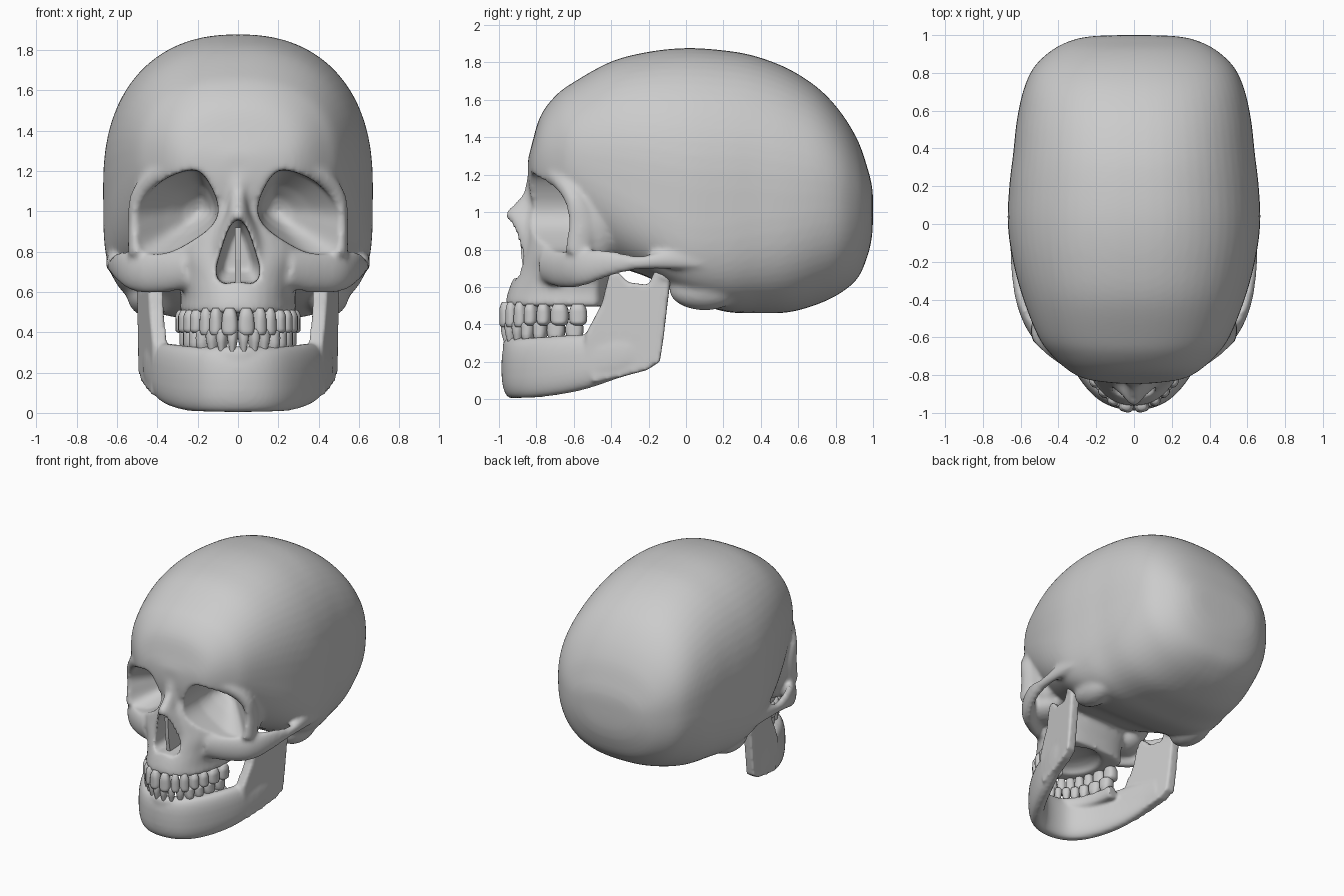
import bpy, bmesh
from math import sin, cos, pi, copysign, hypot
from mathutils import Vector, Matrix

if "Cube" in bpy.data.objects:
    bpy.data.objects.remove(bpy.data.objects["Cube"])


# ---------- helpers ----------
def spline(rows, n, closed=False):
    """Catmull-Rom through rows of numbers, n steps per span."""
    k, out = len(rows), []
    get = (lambda i: rows[i % k]) if closed else (lambda i: rows[min(max(i, 0), k - 1)])
    for i in range(k if closed else k - 1):
        for j in range(n):
            t = j / n
            out.append([b + .5 * t * (c - a + t * (2 * a - 5 * b + 4 * c - d + t * (3 * (b - c) + d - a)))
                        for a, b, c, d in zip(get(i - 1), get(i), get(i + 1), get(i + 2))])
    if not closed:
        out.append(list(rows[-1]))
    return out


def sup(i, count, n):
    """Point i on a unit superellipse."""
    c, s = cos(2 * pi * i / count), sin(2 * pi * i / count)
    return copysign(abs(c) ** (2 / n), c), copysign(abs(s) ** (2 / n), s)


def skin(bm, rings, mirror=False):
    """Bridge rings of points into a closed body."""
    for sx in ((1, -1) if mirror else (1,)):
        vs = [[bm.verts.new((p[0] * sx, p[1], p[2])) for p in r] for r in rings]
        m = len(vs[0])
        for a, b in zip(vs, vs[1:]):
            for i in range(m):
                bm.faces.new((a[i], a[(i + 1) % m], b[(i + 1) % m], b[i]))
        bm.faces.new(vs[0])
        bm.faces.new(vs[-1])


def tube(bm, rows, up, n=2.0, mirror=False, steps=6):
    """Sweep an ellipse along rows of (x, y, z, side radius, up radius)."""
    rows, rings = spline(rows, steps), []
    for i, r in enumerate(rows):
        t = Vector(rows[min(i + 1, len(rows) - 1)][:3]) - Vector(rows[max(i - 1, 0)][:3])
        t.normalize()
        side = t.cross(Vector(up)).normalized()
        u = side.cross(t)
        ring = []
        for j in range(24):
            c, s = sup(j, 24, n)
            ring.append(Vector(r[:3]) + side * c * r[3] + u * s * r[4])
        rings.append(ring)
    skin(bm, rings, mirror)


def stack(bm, rows, y0, n=2.2):
    """Horizontal sections from rows of (z, half width, front y, back y)."""
    rings = []
    for z, w, yf, yb in spline(rows, 5):
        ring = []
        for j in range(40):
            c, s = sup(j, 40, n)
            ring.append((w * c, y0 + s * (yb - y0 if s > 0 else y0 - yf), z))
        rings.append(ring)
    skin(bm, rings)


def ball(bm, c, r, mirror=False):
    for sx in ((1, -1) if mirror else (1,)):
        bmesh.ops.create_uvsphere(bm, u_segments=32, v_segments=20, radius=1,
                                  matrix=Matrix.Translation((c[0] * sx, c[1], c[2])) @ Matrix.Diagonal((*r, 1)))


def make(name, bm):
    bmesh.ops.recalc_face_normals(bm, faces=bm.faces[:])
    me = bpy.data.meshes.new(name)
    bm.to_mesh(me)
    bm.free()
    me.shade_smooth()
    ob = bpy.data.objects.new(name, me)
    bpy.context.scene.collection.objects.link(ob)
    return ob


def fuse(ob, voxel, cutter=None):
    """Merge overlapping parts into one bone, cut the openings, soften."""
    def remesh():
        m = ob.modifiers.new("fuse", 'REMESH')
        m.mode, m.voxel_size = 'VOXEL', voxel
    remesh()
    if cutter:
        cutter.hide_render = True
        b = ob.modifiers.new("openings", 'BOOLEAN')
        b.operation, b.solver, b.object = 'DIFFERENCE', 'EXACT', cutter
        remesh()
    s = ob.modifiers.new("soften", 'SMOOTH')
    s.factor, s.iterations = .5, 6
    dg = bpy.context.evaluated_depsgraph_get()
    me = bpy.data.meshes.new_from_object(ob.evaluated_get(dg))
    ob.modifiers.clear()
    ob.data = me
    me.shade_smooth()
    if cutter:
        bpy.data.objects.remove(cutter)


# ---------- cranium: sections along y (y, bottom, widest z, top, half width, lower exponent) ----------
bm = bmesh.new()
case = [(-.845, 1.16, 1.22, 1.28, .08, 2), (-.825, 1.05, 1.24, 1.36, .24, 2), (-.78, .98, 1.25, 1.51, .34, 2),
        (-.70, .90, 1.25, 1.62, .43, 2), (-.60, .82, 1.25, 1.695, .505, 2.2), (-.40, .72, 1.22, 1.805, .585, 3),
        (-.20, .65, 1.18, 1.857, .64, 4), (0, .54, 1.13, 1.877, .668, 4.4), (.20, .47, 1.12, 1.865, .66, 3.8),
        (.37, .46, 1.12, 1.834, .64, 3.3), (.55, .465, 1.1, 1.765, .62, 2.9), (.71, .51, 1.1, 1.66, .585, 2.6),
        (.83, .57, 1.08, 1.53, .53, 2.5), (.92, .65, 1.06, 1.38, .435, 2.4), (.972, .77, 1.04, 1.23, .33, 2.3),
        (.994, .87, 1.03, 1.14, .22, 2.2), (1.0, .97, 1.02, 1.07, .06, 2.2)]
rings = []
for y, zb, zc, zt, w, nl in spline(case, 5):
    ring = []
    for j in range(64):
        c, s = sup(j, 64, 2.3 if j < 32 else nl)
        ring.append((w * c, y, zc + s * (zt - zc if s > 0 else zc - zb)))
    rings.append(ring)
skin(bm, rings)
# upper jaw and nose bridge
stack(bm, [(.495, .28, -.95, -.42), (.51, .29, -.965, -.42), (.58, .285, -.95, -.42), (.68, .31, -.91, -.4),
           (.8, .36, -.87, -.4), (.95, .30, -.85, -.4), (1.1, .2, -.82, -.4)], -.5)
stack(bm, [(.6, .13, -.93, -.6), (.7, .165, -.91, -.6), (.82, .155, -.92, -.6), (.92, .115, -.94, -.6),
           (.99, .07, -.965, -.6), (1.04, .06, -.92, -.6), (1.1, .065, -.87, -.6), (1.2, .1, -.845, -.6),
           (1.27, .1, -.83, -.6)], -.7)
# brow and outer eye rim
tube(bm, [(.05, -.79, 1.18, .05, .05), (.22, -.775, 1.225, .05, .05), (.38, -.69, 1.19, .05, .05),
          (.485, -.60, 1.08, .045, .055), (.51, -.56, .94, .036, .07), (.495, -.58, .78, .05, .07)],
     (0, 1, 0), mirror=True)
# cheekbone and arch
tube(bm, [(.24, -.74, .72, .06, .10), (.38, -.66, .70, .055, .105), (.50, -.57, .70, .05, .10),
          (.585, -.43, .725, .033, .075), (.62, -.25, .73, .03, .037), (.625, -.08, .745, .03, .05),
          (.62, .08, .73, .025, .035), (.58, .25, .71, .025, .02)], (0, 0, 1), mirror=True)
# side wall behind the eye, eye floor, and bump behind the ear
ball(bm, (.42, -.48, .95), (.11, .13, .23), True)
ball(bm, (.36, -.55, .74), (.13, .15, .1), True)
ball(bm, (.44, .1, .585), (.11, .19, .11), True)
skull = make("cranium", bm)

# openings: eye sockets, nose, palate
bm = bmesh.new()
eye = spline([(.5, 1.01), (.386, 1.144), (.238, 1.204), (.163, 1.17), (.1, 1.035), (.124, .935), (.238, .846),
              (.36, .79), (.48, .80), (.505, .91)], 4, True)
depth = [(-1.1, .30, .99, 1), (-.85, .30, .99, 1), (-.63, .30, .99, .99), (-.5, .24, 1, .62), (-.42, .21, 1, .32),
         (-.39, .2, 1, .08)]
skin(bm, [[(cx + (x - .3) * s, y, cz + (z - .99) * s) for x, z in eye] for y, cx, cz, s in depth], True)
half = [(.045, .92), (.088, .8), (.112, .7), (.085, .64)]
nose = spline([(0, .965)] + half + [(0, .645)] + [(-x, z) for x, z in reversed(half)], 4, True)
skin(bm, [[(x * s, y, .8 + (z - .8) * s) for x, z in nose] for y, s in ((-1.1, 1), (-.75, .95), (-.64, .6))])
ball(bm, (0, -.66, .49), (.18, .2, .07))
fuse(skull, .014, make("opening_cutter", bm))

# nasal septum
bm = bmesh.new()
skin(bm, [[(x, y, z) for y, z in ((-.86, .63), (-.88, .76), (-.89, .92), (-.62, .92), (-.62, .63))] for x in (-.014, .014)])
septum = make("nasal_septum", bm)
for p in septum.data.polygons:
    p.use_smooth = False

# ---------- lower jaw ----------
bm = bmesh.new()
side = [(.14, -.89, .165, .06, .16), (.25, -.77, .172, .06, .16), (.345, -.58, .195, .06, .15),
        (.41, -.38, .23, .05, .12), (.435, -.25, .25, .04, .1)]
tube(bm, [(-x, *r) for x, *r in reversed(side)] + [(0, -.925, .165, .062, .162)] + side, (0, 0, 1), n=2.5)
tube(bm, [(.25 * sin(a / 10), -.5 - .44 * cos(a / 10), .28, .04, .05) for a in range(-15, 16, 3)], (0, 0, 1), n=2.5)
# rising branch with its two tips
branch = [(-.54, .34), (-.45, .51), (-.41, .67), (-.375, .69), (-.31, .625), (-.2, .61), (-.165, .69), (-.075, .70),
          (-.10, .5), (-.12, .33), (-.14, .2), (-.21, .155), (-.36, .115), (-.5, .09)]
skin(bm, [[(.43 + .18 * (y + .3) + d, y, z) for y, z in branch] for d in (-.037, .037)], True)
ball(bm, (.455, -.115, .66), (.06, .045, .045), True)
fuse(make("lower_jaw", bm), .012)


# ---------- teeth along an arch ----------
def teeth(name, a, b, widths, shape):
    bm = bmesh.new()
    path, s = [(0, 0)], 0
    for i in range(1, 400):
        t = i / 399 * pi / 2
        s += hypot(a * cos(t), b * sin(t)) * pi / 798
        path.append((s, t))
    start = 0
    for k, w in enumerate(widths):
        mid = start + w / 2
        start += w
        t = min(path, key=lambda q: abs(q[0] - mid))[1]
        tan = Vector((a * cos(t), b * sin(t), 0)).normalized()
        nor = Vector((tan.y, -tan.x, 0))
        deep, molar = (.036, 0) if k < 3 else (.045, 1)
        rings = []
        for z, sc in spline(shape[molar], 3):
            o = Vector((a * sin(t), -.5 - b * cos(t), z))
            ring = []
            for j in range(16):
                c, q = sup(j, 16, 2.6)
                ring.append(o + tan * c * w * .49 * sc + nor * q * deep * min(1, sc + .1))
            rings.append(ring)
        skin(bm, rings, True)
    make(name, bm)


teeth("upper_teeth", .27, .466, (.082, .064, .068, .072, .075, .1, .1),
      ([(.52, .5), (.49, .85), (.44, 1), (.405, .95), (.385, .65)],
       [(.51, .6), (.48, .92), (.44, 1), (.41, .9), (.395, .55)]))
teeth("lower_teeth", .25, .456, (.054, .056, .064, .07, .076, .1, .1),
      ([(.28, .25), (.32, .6), (.36, .88), (.395, 1), (.415, .7)],
       [(.30, .6), (.34, .9), (.37, 1), (.40, .9), (.412, .55)]))
